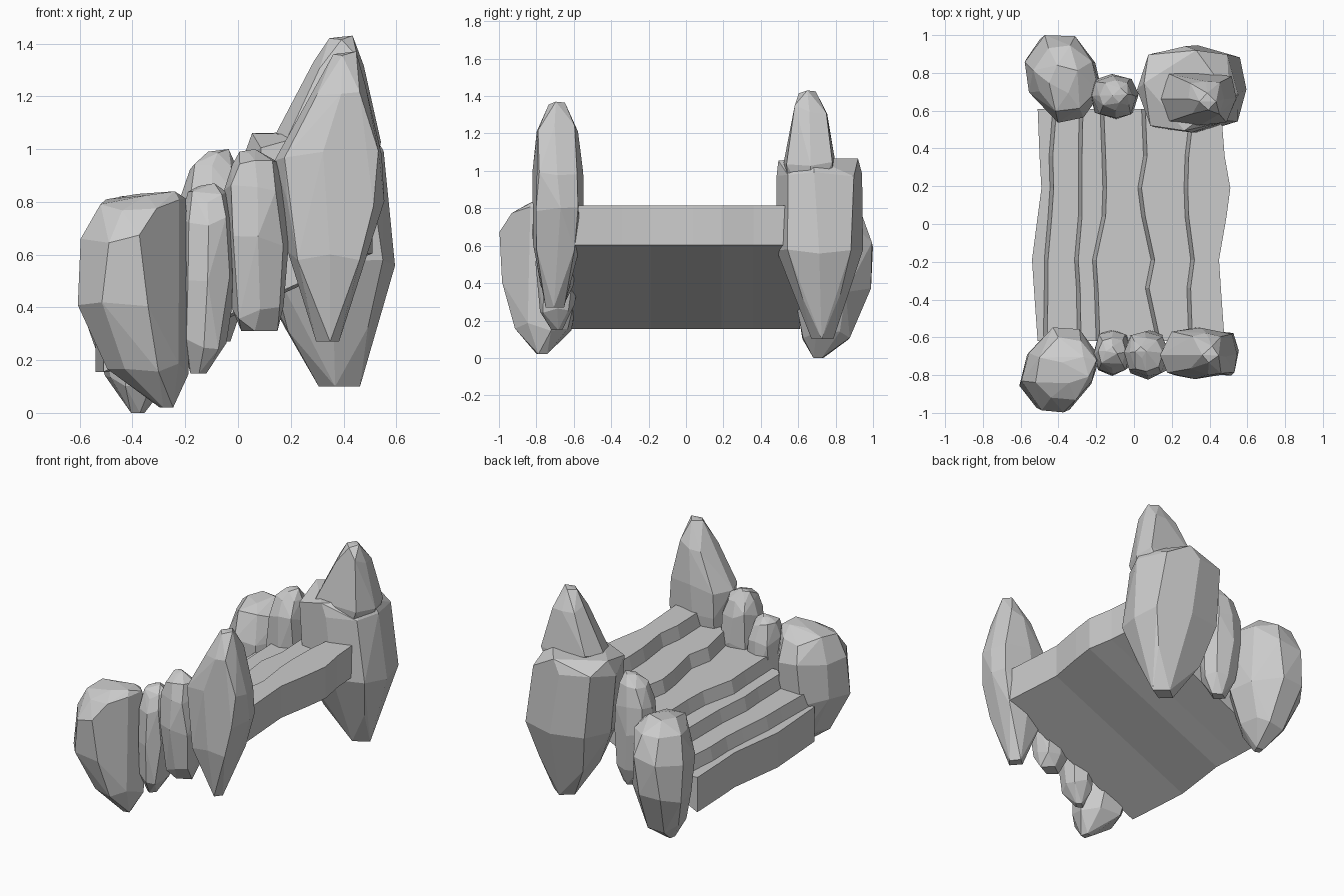
import bpy, bmesh, math, random


def finish(name, bm):
    bmesh.ops.recalc_face_normals(bm, faces=bm.faces)
    me = bpy.data.meshes.new(name)
    bm.to_mesh(me)
    bm.free()
    ob = bpy.data.objects.new(name, me)
    bpy.context.collection.objects.link(ob)
    return ob


def rock(name, seed, rings, yaw=0, n=8, corner=1.06):
    """Faceted boulder: convex hull of jittered, slightly squarish rings (z, cx, cy, rx, ry)."""
    rng = random.Random(seed)
    bm = bmesh.new()
    last = len(rings) - 1
    cs, sn = math.cos(yaw), math.sin(yaw)
    for i, (z, cx, cy, rx, ry) in enumerate(rings):
        end = i in (0, last)
        m = 4 if end else n
        for k in range(m):
            a = 2 * math.pi * (k + rng.uniform(-.15, .15)) / m
            s = rng.uniform(.96, 1.04)
            if k % 2 and not end:
                s *= corner
            u, v = rx * s * math.cos(a), ry * s * math.sin(a)
            dz = -.02 * k / m * (1 if i else 0) if end else rng.uniform(-.025, .025)
            bm.verts.new((cx + u * cs - v * sn, cy + u * sn + v * cs, z + dz))
    res = bmesh.ops.convex_hull(bm, input=bm.verts)
    junk = [g for g in res["geom_interior"] if isinstance(g, bmesh.types.BMVert)]
    bmesh.ops.delete(bm, geom=junk, context='VERTS')
    bmesh.ops.dissolve_limit(bm, angle_limit=math.radians(6), verts=bm.verts, edges=bm.edges)
    return finish(name, bm)


# Staircase: stepped section swept along y, with wavy riser lines
ys = [-.62, -.34, -.19, .04, .19, .36, .61]
left = [-.51, -.53, -.54, -.51, -.49, -.5, -.51]
right = [.48, .46, .45, .49, .51, .48, .46]
risers = [
    [-.47, -.465, -.465, -.445, -.435, -.44, -.42],
    [-.29, -.295, -.305, -.285, -.285, -.285, -.28],
    [-.19, -.2, -.21, -.16, -.155, -.16, -.17],
    [.13, .07, .10, .05, .03, .06, .05],
    [.30, .29, .31, .28, .275, .28, .31],
]
bm = bmesh.new()
sections = []
for i, y in enumerate(ys):
    z = .385
    prof = [(left[i], .155), (left[i], z)]
    for r in risers:
        prof += [(r[i] - .01, z), (r[i] + .01, z + .086)]
        z += .086
    prof += [(right[i], z), (right[i], .605)]
    sections.append([bm.verts.new((x, y, h)) for x, h in prof])
for a, b in zip(sections, sections[1:]):
    for j in range(len(a)):
        k = (j + 1) % len(a)
        bm.faces.new((a[j], a[k], b[k], b[j]))
bm.faces.new(sections[0])
bm.faces.new(sections[-1])
finish("stone_steps", bm)

# Front row of boulders, low to high
rock("front_rock_low", 1, [
    (.02, -.27, -.77, .03, .03), (.17, -.345, -.765, .15, .15),
    (.40, -.395, -.77, .185, .235), (.65, -.395, -.77, .185, .235),
    (.79, -.36, -.77, .15, .17), (.84, -.31, -.77, .08, .08)], yaw=-.5)
rock("front_rock_second", 2, [
    (.15, -.15, -.69, .03, .03), (.26, -.13, -.69, .085, .09),
    (.50, -.115, -.68, .105, .12), (.72, -.115, -.68, .10, .115),
    (.82, -.115, -.68, .075, .08), (.87, -.12, -.68, .03, .03)])
rock("front_rock_third", 3, [
    (.31, .08, -.69, .07, .05), (.38, .075, -.69, .10, .09),
    (.65, .07, -.69, .12, .13), (.85, .065, -.69, .115, .12),
    (.95, .065, -.69, .085, .09), (1.0, .035, -.68, .03, .03)])
rock("front_rock_tall", 4, [
    (.27, .34, -.70, .045, .05), (.60, .345, -.69, .155, .125),
    (.80, .355, -.685, .195, .135), (.97, .345, -.685, .205, .135),
    (1.22, .385, -.69, .10, .11), (1.37, .405, -.69, .045, .045)], corner=1.15)

# Back row of boulders, low to high
rock("back_rock_low", 5, [
    (0, -.38, .71, .03, .03), (.12, -.38, .75, .125, .13),
    (.35, -.375, .775, .18, .23), (.60, -.375, .775, .19, .24),
    (.76, -.36, .77, .16, .18), (.83, -.37, .77, .08, .08)], yaw=.5)
rock("back_rock_second", 6, [
    (.27, -.08, .69, .05, .04), (.40, -.09, .68, .10, .09),
    (.62, -.105, .675, .13, .12), (.82, -.105, .675, .12, .115),
    (.94, -.095, .68, .085, .08), (1.0, -.075, .68, .04, .04)])
rock("back_rock_tall_base", 7, [
    (.10, .385, .73, .08, .06), (.33, .34, .73, .19, .14),
    (.58, .325, .71, .28, .235), (.98, .285, .71, .265, .23),
    (1.07, .28, .71, .235, .21)], corner=1.1)
rock("back_rock_tall_peak", 9, [
    (.80, .37, .67, .12, .12),
    (1.05, .34, .665, .20, .14), (1.33, .38, .665, .095, .09),
    (1.43, .39, .65, .045, .045)], corner=1.2)
